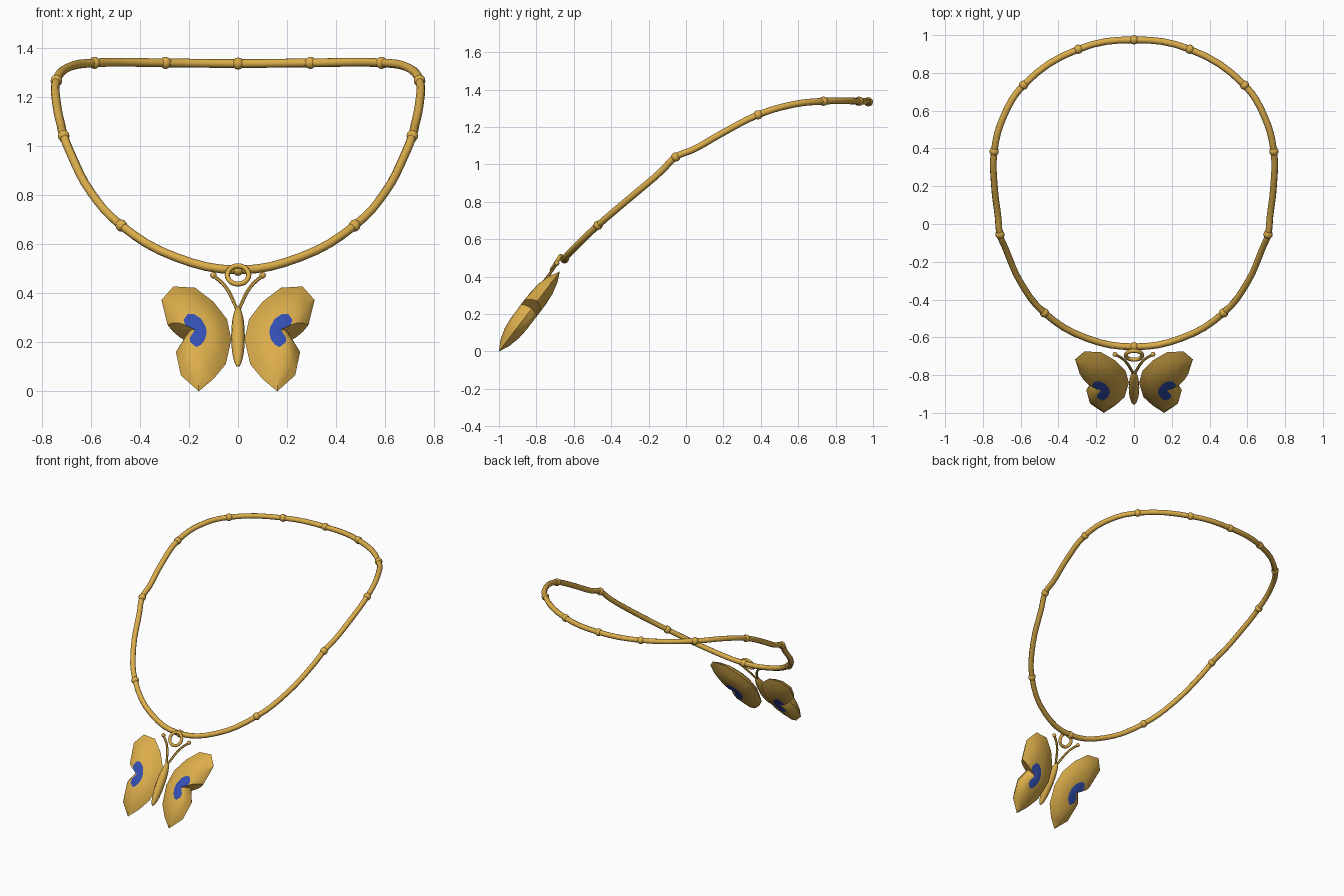
import bpy, bmesh, math
from mathutils import Vector

if "Cube" in bpy.data.objects:
    bpy.data.objects.remove(bpy.data.objects["Cube"])


def material(name, color):
    m = bpy.data.materials.new(name)
    m.diffuse_color = color
    m.use_nodes = True
    m.node_tree.nodes["Principled BSDF"].inputs["Base Color"].default_value = m.diffuse_color
    return m


gold = material("gold", (0.71, 0.42, 0.07, 1))
blue = material("blue_enamel", (0.033, 0.078, 0.45, 1))


def finish(name, mats=(gold,), angle=50):
    ob = bpy.context.object
    ob.name = name
    for m in mats:
        ob.data.materials.append(m)
    bpy.ops.object.shade_smooth_by_angle(angle=math.radians(angle))
    return ob


def ball(name, loc, r, segs=10, rings=6):
    bpy.ops.mesh.primitive_uv_sphere_add(segments=segs, ring_count=rings, radius=r, location=loc)
    return finish(name)


def tube(name, pts, r, cyclic=False, sides_res=2, res=4):
    cu = bpy.data.curves.new(name, 'CURVE')
    cu.dimensions = '3D'
    cu.bevel_depth, cu.bevel_resolution = r, sides_res
    cu.resolution_u, cu.use_fill_caps = res, True
    sp = cu.splines.new('BEZIER')
    sp.bezier_points.add(len(pts) - 1)
    for bp, p in zip(sp.bezier_points, pts):
        bp.co = p
        bp.handle_left_type = bp.handle_right_type = 'AUTO'
    sp.use_cyclic_u = cyclic
    ob = bpy.data.objects.new(name, cu)
    bpy.context.collection.objects.link(ob)
    bpy.ops.object.select_all(action='DESELECT')
    ob.select_set(True)
    bpy.context.view_layer.objects.active = ob
    bpy.ops.object.convert(target='MESH')
    return finish(name)


# Neck band: right half path from back to front, mirrored; flag marks a bead
half = [(0, .975, 1.335, 1), (.295, .925, 1.338, 1), (.585, .735, 1.338, 1),
        (.69, .57, 1.32, 0), (.74, .385, 1.265, 1), (.738, .19, 1.165, 0),
        (.72, .04, 1.08, 0), (.71, -.055, 1.04, 1), (.68, -.13, .965, 0),
        (.60, -.31, .812, 0), (.475, -.47, .675, 1), (.25, -.605, .545, 0),
        (0, -.65, .495, 1)]
loop = half + [(-x, y, z, b) for x, y, z, b in half[-2:0:-1]]
tube("neck_band", [p[:3] for p in loop], .0178, cyclic=True)
for i, p in enumerate(q for q in loop if q[3]):
    ball(f"bead_{i}", p[:3], .025)

# Hanging ring
bpy.ops.mesh.primitive_torus_add(major_segments=20, minor_segments=8, major_radius=.044,
                                 minor_radius=.0105, location=(0, -.695, .474),
                                 rotation=(math.radians(58), 0, 0))
finish("hanging_ring")

# Butterfly body, leaning in the wing plane
bpy.ops.mesh.primitive_uv_sphere_add(segments=12, ring_count=10, radius=1,
                                     location=(0, -.867, .2225),
                                     rotation=(-math.atan2(.173, .245), 0, 0))
bpy.context.object.scale = (.028, .03, .15)
finish("body")

# Antennae
for s, side in ((1, "right"), (-1, "left")):
    pts = [(s * .004, -.79, .335), (s * .052, -.72, .427), (s * .1, -.69, .472)]
    tube(f"antenna_{side}", pts, .0075, sides_res=1)
    ball(f"antenna_tip_{side}", pts[-1], .0135, 8, 6)

# Wings: puffed lens between a sharp rim and an enamel patch on both faces
rim = [(.312, .372), (.263, .427), (.175, .422), (.1, .365), (.045, .294), (.027, .21),
       (.05, .11), (.1, .05), (.16, .0), (.233, .065), (.253, .16), (.21, .23), (.287, .27)]
patch = [(.222, .255), (.205, .28), (.18, .28), (.15, .26), (.13, .225), (.128, .2),
         (.135, .175), (.15, .155), (.17, .145), (.195, .165), (.195, .185), (.175, .215),
         (.215, .235)]
normal = Vector((0, -.795, .606))


def wing(name, s):
    bm = bmesh.new()

    def ring(t, h):
        return [bm.verts.new(Vector((s * (a + (c - a) * t), -1 + .762 * (b + (d - b) * t),
                                     b + (d - b) * t)) + normal * h)
                for (a, b), (c, d) in zip(rim, patch)]

    edge = ring(0, 0)
    n = len(rim)
    for depth in (.058, -.047):
        prev = edge
        for t, f in ((.3, .55), (.65, .88), (1, 1)):
            cur = ring(t, depth * f)
            for i in range(n):
                j = (i + 1) % n
                bm.faces.new((prev[i], prev[j], cur[j], cur[i]))
            prev = cur
        bm.faces.new(prev).material_index = 1
    bmesh.ops.recalc_face_normals(bm, faces=bm.faces)
    me = bpy.data.meshes.new(name)
    bm.to_mesh(me)
    bm.free()
    ob = bpy.data.objects.new(name, me)
    bpy.context.collection.objects.link(ob)
    bpy.ops.object.select_all(action='DESELECT')
    ob.select_set(True)
    bpy.context.view_layer.objects.active = ob
    finish(name, (gold, blue), 40)


wing("wing_right", 1)
wing("wing_left", -1)
